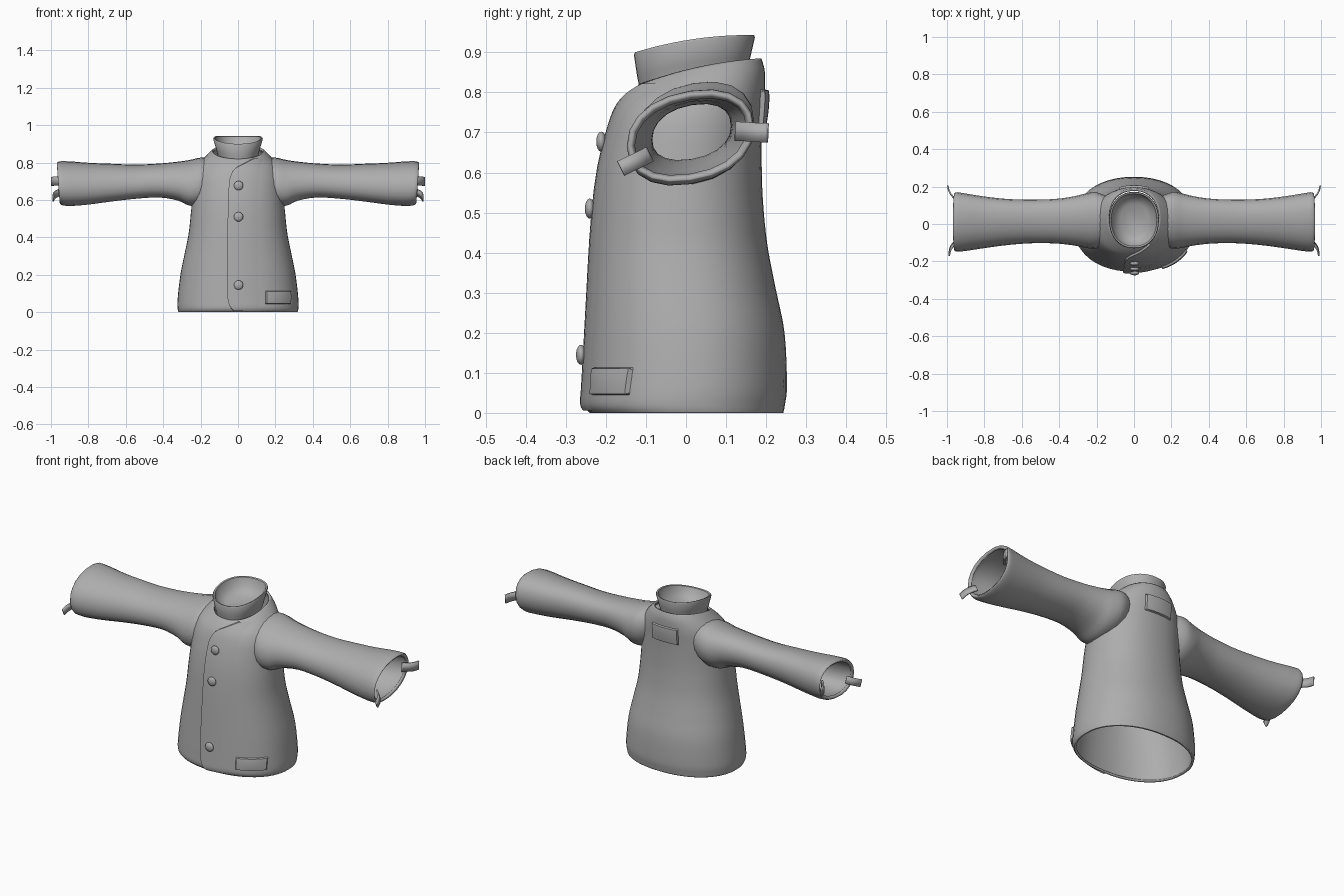
import bpy, bmesh, math
from mathutils import Vector

if "Cube" in bpy.data.objects:
    bpy.data.objects.remove(bpy.data.objects["Cube"], do_unlink=True)

cloth = bpy.data.materials.new("grey cloth")
cloth.use_nodes = True
GREY = (0.42, 0.42, 0.42, 1)
cloth.diffuse_color = GREY
cloth.node_tree.nodes["Principled BSDF"].inputs["Base Color"].default_value = GREY


def finish(name, bm, thickness=0, angle=40, offset=-1):
    bmesh.ops.recalc_face_normals(bm, faces=bm.faces)
    mesh = bpy.data.meshes.new(name)
    bm.to_mesh(mesh)
    bm.free()
    mesh.materials.append(cloth)
    ob = bpy.data.objects.new(name, mesh)
    bpy.context.collection.objects.link(ob)
    if thickness:
        mod = ob.modifiers.new("thickness", "SOLIDIFY")
        mod.thickness, mod.offset = thickness, offset
    bpy.ops.object.select_all(action="DESELECT")
    ob.select_set(True)
    bpy.context.view_layer.objects.active = ob
    bpy.ops.object.shade_smooth_by_angle(angle=math.radians(angle))
    return ob


def skin(name, rows, closed=True, cap_end=False, **kw):
    """Joins rows of points into a sheet or tube."""
    bm = bmesh.new()
    vs = [[bm.verts.new(p) for p in row] for row in rows]
    n = len(rows[0])
    for a, b in zip(vs, vs[1:]):
        for i in range(n if closed else n - 1):
            j = (i + 1) % n
            bm.faces.new((a[i], a[j], b[j], b[i]))
    if cap_end:
        bm.faces.new(vs[-1])
    return finish(name, bm, **kw)


def spline(table, s):
    """Smooth interpolation of table rows at position s."""
    i = min(max(int(s), 0), len(table) - 2)
    t = s - i
    a, b = table[i], table[i + 1]
    o, c = table[max(i - 1, 0)], table[min(i + 2, len(table) - 1)]
    return [q + 0.5 * t * (r - p + t * (2 * p - 5 * q + 4 * r - w + t * (3 * (q - r) + w - p)))
            for p, q, r, w in zip(o, a, b, c)]


def steps(table, per):
    n = (len(table) - 1) * per
    return [k / per for k in range(n + 1)]


def power(v, e):
    return math.copysign(abs(v) ** e, v)


P = 2.2


def section(row, u, v):
    """Point on a tilted oval: half width, front y, back y, front z, back z."""
    w, yf, yb, zf, zb = row
    z = zf + (zb - zf) * (v + 1) / 2
    if zb - zf > 0.01:
        z += 0.012 * (1 - v * v)
    return Vector((w * u, (yf + yb) / 2 + v * (yb - yf) / 2, z))


def oval(row, n):
    angles = [math.tau * k / n for k in range(n)]
    return [section(row, power(math.cos(a), 2 / P), power(math.sin(a), 2 / P)) for a in angles]


# Body, flared at the hem, pulled in at the neck
BODY = [
    (.318, -.240, .243, 0, 0), (.323, -.254, .247, .02, .02), (.323, -.253, .252, .07, .07),
    (.308, -.246, .246, .2, .2), (.286, -.240, .224, .31, .31), (.264, -.234, .203, .42, .42),
    (.252, -.225, .192, .53, .53), (.243, -.212, .189, .62, .62), (.235, -.192, .19, .70, .71),
    (.212, -.172, .196, .755, .79), (.172, -.148, .197, .79, .85), (.138, -.118, .188, .82, .885)]
skin("body", [oval(spline(BODY, s), 48) for s in steps(BODY, 4)], thickness=.012)


def on_body(x, z, side, off):
    """Point on the front (-1) or back (1) of the body, pushed out by off."""
    lo, hi = 0, len(BODY) - 1
    for _ in range(25):
        s = (lo + hi) / 2
        row = spline(BODY, s)
        u = max(-1, min(1, x / row[0]))
        v = side * (1 - abs(u) ** P) ** (1 / P)
        p = section(row, u, v)
        lo, hi = (s, hi) if p.z < z else (lo, s)
    out = Vector((u / row[0], v * 2 / (row[2] - row[1]), 0)).normalized()
    return p + out * off


# Overlapping front panel with a curved edge
EDGE = [(-.022, .006), (-.048, .04), (-.06, .12), (-.058, .3), (-.055, .5), (-.05, .66),
        (-.043, .72), (-.02, .765), (.03, .795), (.08, .822)]
panel = []
for s in steps(EDGE, 3):
    x0, z = spline(EDGE, s)
    row = [on_body(x0, z, -1, -.004)]
    for k in range(9):
        t = k / 8
        row.append(on_body(x0 + .002 + (.15 - x0) * t, z, -1, .011 - .014 * t))
    panel.append(row)
skin("front_panel", panel, closed=False, angle=35)

# Collar, closed a little way down inside
COLLAR = [(.105, -.112, .152, .79, .84), (.118, -.122, .16, .84, .885),
          (.133, -.13, .172, .893, .937), (.13, -.127, .17, .9, .943),
          (.122, -.119, .162, .898, .94), (.11, -.105, .15, .86, .89),
          (.07, -.06, .11, .835, .86)]
skin("collar", [oval(r, 40) for r in COLLAR], cap_end=True, angle=50)

# Sleeves: x, front y, back y, bottom z, top z
SLEEVE = [(.13, -.10, .14, .62, .825), (.2, -.13, .17, .575, .828), (.26, -.127, .163, .568, .815),
          (.32, -.115, .148, .595, .806), (.42, -.104, .134, .612, .796), (.55, -.103, .13, .605, .79),
          (.68, -.113, .134, .59, .795), (.8, -.129, .147, .574, .80), (.9, -.144, .163, .566, .808),
          (.945, -.148, .17, .57, .808), (.96, -.142, .165, .578, .80)]


def sleeve_ring(row, side, n=20):
    x, yf, yb, zb, zt = row
    ring = []
    for k in range(n):
        a = math.tau * k / n
        c, d = power(math.cos(a), .9), power(math.sin(a), .9)
        y, z = (yb - yf) / 2 * c, (zt - zb) / 2 * (.96 * d + .2 * c)
        lean = .008 * d if x > .9 else 0
        ring.append((side * (x + lean), (yf + yb) / 2 + y, (zb + zt) / 2 + z))
    return ring


def strap(name, path, width, side):
    w = Vector(width) / 2
    rows = []
    for s in steps(path, 4):
        p = Vector(spline(path, s))
        rows.append([(side * q.x, q.y, q.z) for q in (p - w, p + w)])
    skin(name, rows, closed=False, thickness=.008, offset=0)


for side, label in ((1, "left"), (-1, "right")):
    skin(label + "_sleeve", [sleeve_ring(spline(SLEEVE, s), side) for s in steps(SLEEVE, 3)],
         thickness=.018, angle=50)
    # Cuff straps curling outward
    strap(label + "_back_cuff_strap",
          [(.945, .125, .703), (.972, .15, .702), (.988, .175, .70), (.996, .205, .699)],
          (0, .002, .048), side)
    strap(label + "_front_cuff_strap",
          [(.945, -.092, .645), (.97, -.115, .633), (.983, -.138, .622), (.988, -.163, .61)],
          (0, .018, -.036), side)


# Sewn-on patches, puffed slightly in the middle
def patch(name, x0, x1, z0, z1, side):
    rows = []
    n = 8
    for j in range(n + 1):
        row = []
        for i in range(n + 1):
            a, b = i / n, j / n
            rim = i in (0, n) or j in (0, n)
            puff = -.006 if rim else .009 + .004 * math.sin(math.pi * a) * math.sin(math.pi * b)
            a, b = (min(max(q, .16), .84) if not rim and q in (1 / n, 1 - 1 / n) else q for q in (a, b))
            a, b = ((q - .5) * (1 if rim else 1.3) + .5 for q in (a, b))
            a, b = min(max(a, .01), .99), min(max(b, .01), .99)
            row.append(on_body(x0 + (x1 - x0) * a, z0 + (z1 - z0) * b, side, puff))
        rows.append(row)
    skin(name, rows, closed=False, angle=50)


patch("hem_patch", .143, .285, .043, .115, -1)
patch("back_patch", -.085, .085, .715, .81, 1)

# Domed buttons
for number, z in enumerate((.145, .51, .677), 1):
    bm = bmesh.new()
    bmesh.ops.create_uvsphere(bm, u_segments=20, v_segments=12, radius=.025)
    bmesh.ops.scale(bm, vec=(1, .5, 1), verts=bm.verts)
    bmesh.ops.translate(bm, vec=on_body(.003, z, -1, .013), verts=bm.verts)
    finish("button_%d" % number, bm)
